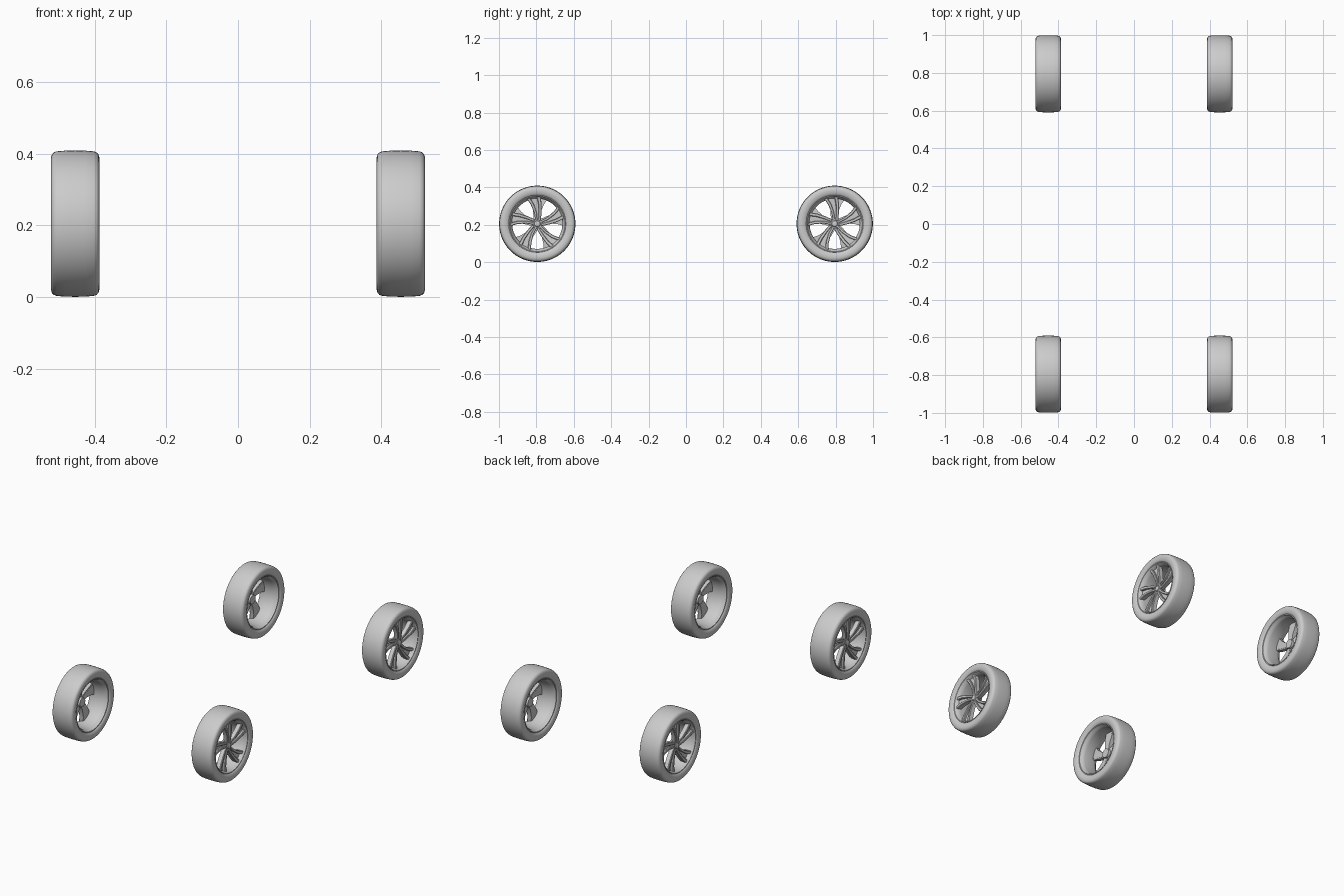
import bpy, bmesh, math
from math import sin, cos, pi, radians

if "Cube" in bpy.data.objects:
    bpy.data.objects.remove(bpy.data.objects["Cube"])

CX, CY, CZ = 0.454, 0.795, 0.205


def finish(bm, name, angle=35):
    bmesh.ops.recalc_face_normals(bm, faces=bm.faces)
    me = bpy.data.meshes.new(name)
    bm.to_mesh(me)
    bm.free()
    me.shade_smooth()
    me.set_sharp_from_angle(angle=radians(angle))
    return me


def lathe(bm, profile, n=72, centre=(0, 0), closed=True):
    """Spin (x, radius) points around the wheel axle (x)."""
    rings = []
    for k in range(n):
        a = 2 * pi * k / n
        rings.append([bm.verts.new((x, centre[0] + r * cos(a), centre[1] + r * sin(a)))
                      for x, r in profile])
    m = len(profile)
    for k in range(n):
        p, q = rings[k], rings[(k + 1) % n]
        for i in range(m if closed else m - 1):
            j = (i + 1) % m
            bm.faces.new((p[i], p[j], q[j], q[i]))
    if not closed:
        bm.faces.new([r[0] for r in rings])
        bm.faces.new([r[-1] for r in rings])


def blade(bm, stations, turn):
    """Loft a chamfered bar through (radial, sideways, half width, front x, depth)."""
    secs = []
    for u, v, w, x, d in stations:
        c = w * 0.35
        sec = [(x - d, -w), (x - c, -w), (x, -w + c), (x, w - c), (x - c, w), (x - d, w)]
        secs.append([bm.verts.new((px, u * cos(turn) - (v + s) * sin(turn),
                                   u * sin(turn) + (v + s) * cos(turn))) for px, s in sec])
    for p, q in zip(secs, secs[1:]):
        for i in range(6):
            j = (i + 1) % 6
            bm.faces.new((p[i], p[j], q[j], q[i]))
    bm.faces.new(secs[0])
    bm.faces.new(secs[-1])


# tyre: wide section with rounded shoulders
half = [(0.054, 0.150), (0.060, 0.153), (0.065, 0.162), (0.0675, 0.174), (0.0675, 0.184),
        (0.065, 0.193), (0.060, 0.1985), (0.052, 0.2015), (0.028, 0.2035)]
bm = bmesh.new()
lathe(bm, half + [(0, 0.204)] + [(-x, r) for x, r in reversed(half)], 96)
tyre = finish(bm, "tyre", 50)

# rim barrel with lips at both ends
bm = bmesh.new()
lathe(bm, [(0.056, 0.153), (0.061, 0.152), (0.061, 0.148), (0.055, 0.145), (0.048, 0.139),
           (0.030, 0.134), (-0.030, 0.136), (-0.046, 0.139), (-0.052, 0.145),
           (-0.060, 0.147), (-0.060, 0.152), (-0.054, 0.153), (-0.040, 0.146),
           (0.040, 0.146)], 96)
rim = finish(bm, "rim")

# five swirled spokes: two raised bars over a recessed web
bm = bmesh.new()
for k in range(5):
    t = radians(92 + 72 * k)
    blade(bm, [(0.016, -0.012, 0.007, 0.043, 0.024), (0.060, -0.017, 0.008, 0.047, 0.026),
               (0.105, -0.018, 0.009, 0.051, 0.028), (0.142, -0.013, 0.010, 0.053, 0.026)], t)
    blade(bm, [(0.016, 0.004, 0.006, 0.042, 0.024), (0.060, 0.008, 0.007, 0.046, 0.026),
               (0.105, 0.023, 0.009, 0.050, 0.028), (0.136, 0.042, 0.010, 0.052, 0.026)], t)
    blade(bm, [(0.016, -0.003, 0.009, 0.034, 0.016), (0.060, -0.004, 0.014, 0.036, 0.016),
               (0.105, 0.002, 0.022, 0.038, 0.016), (0.139, 0.014, 0.028, 0.040, 0.016)], t)
spokes = finish(bm, "spokes", 30)

# hub with centre cap and bolts
bm = bmesh.new()
lathe(bm, [(0.005, 0.026), (0.036, 0.029), (0.041, 0.026), (0.042, 0.017),
           (0.047, 0.015), (0.049, 0.011)], 40, closed=False)
for k in range(5):
    a = radians(56 + 72 * k)
    lathe(bm, [(0.036, 0.0035), (0.044, 0.0035), (0.0455, 0.002)], 6,
          (0.0225 * cos(a), 0.0225 * sin(a)), closed=False)
hub = finish(bm, "hub")

# place four wheels; the left pair is turned so the spokes face outward
for sx, side in ((1, "right"), (-1, "left")):
    for sy, end in ((-1, "front"), (1, "back")):
        for me in (tyre, rim, spokes, hub):
            ob = bpy.data.objects.new(f"{end}_{side}_{me.name}", me)
            ob.location = (sx * CX, sy * CY, CZ)
            ob.rotation_euler = (0, 0, 0 if sx > 0 else pi)
            bpy.context.collection.objects.link(ob)
